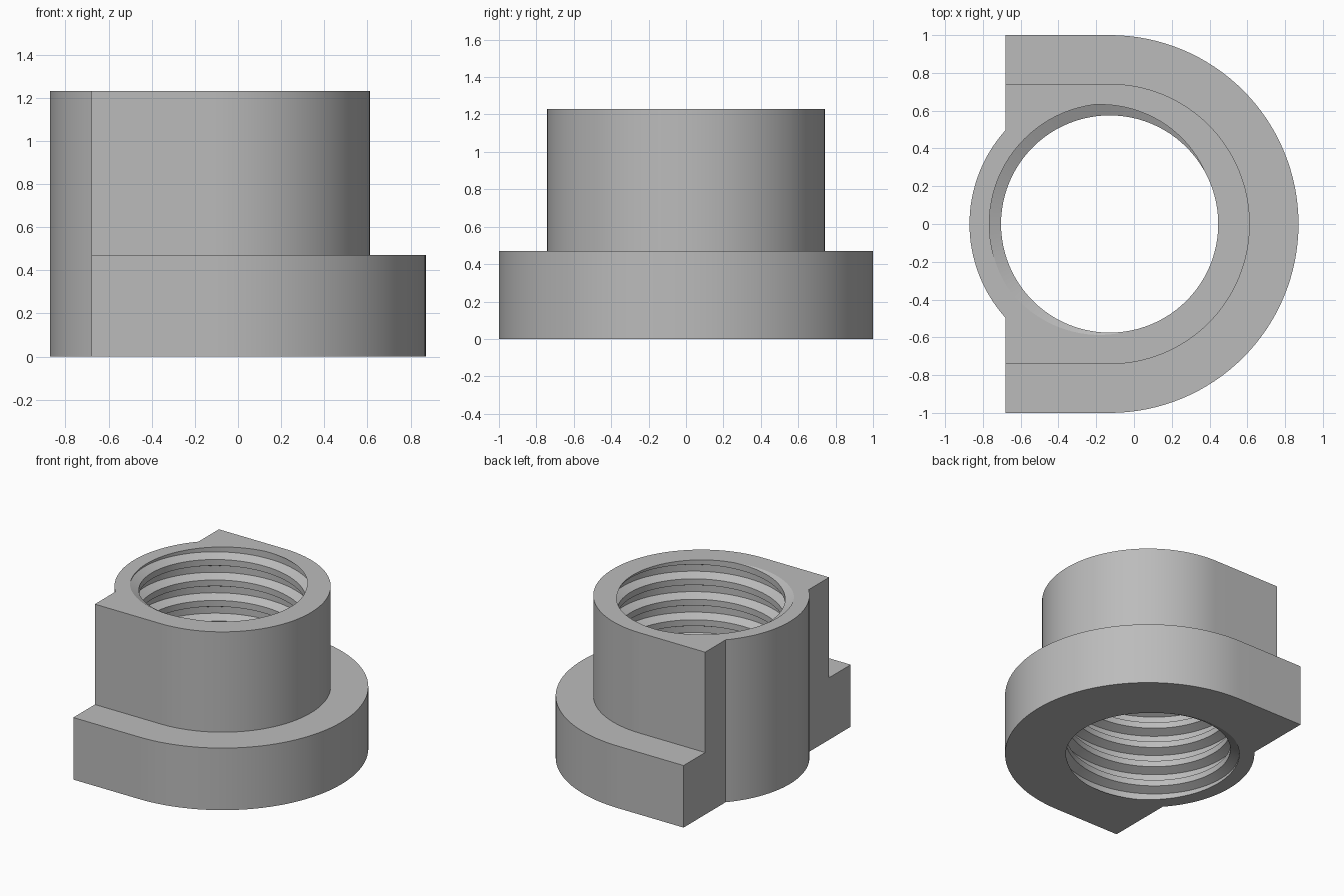
import bpy, bmesh, math

cube = bpy.data.objects.get("Cube")
if cube:
    bpy.data.objects.remove(cube)

CX = -0.129           # axis of the bore
BOSS_R, FLANGE_R = 0.742, 1.0
BACK_X = -0.68        # flat ends of the straight sides
FLANGE_H, HEIGHT = 0.47, 1.23
MINOR_R, MAJOR_R, PITCH = 0.575, 0.637, 0.155

grey = bpy.data.materials.new("plain_grey")
grey.use_nodes = True
colour = (0.5, 0.5, 0.5, 1)
grey.diffuse_color = colour
grey.node_tree.nodes["Principled BSDF"].inputs["Base Color"].default_value = colour


def make_object(name, bm):
    bmesh.ops.recalc_face_normals(bm, faces=bm.faces)
    mesh = bpy.data.meshes.new(name)
    bm.to_mesh(mesh)
    bm.free()
    mesh.materials.append(grey)
    obj = bpy.data.objects.new(name, mesh)
    bpy.context.collection.objects.link(obj)
    return obj


def arc(radius, start, end, steps):
    angles = [start + (end - start) * i / steps for i in range(steps + 1)]
    return [(CX + radius * math.cos(a), radius * math.sin(a)) for a in angles]


def outline(radius):
    """Round front, straight sides, flat ends and a round back bulge."""
    corner = math.acos((BACK_X - CX) / BOSS_R)
    return (arc(radius, -math.pi / 2, math.pi / 2, 64)
            + [(BACK_X, radius), (BACK_X, BOSS_R)]
            + arc(BOSS_R, corner, 2 * math.pi - corner, 32)
            + [(BACK_X, -BOSS_R), (BACK_X, -radius)])


# Stepped body: levels of the outline, sharing vertices where they coincide
bm = bmesh.new()
shared = {}


def vertex(x, y, z):
    key = (round(x, 5), round(y, 5), round(z, 5))
    if key not in shared:
        shared[key] = bm.verts.new(key)
    return shared[key]


def add_face(verts):
    unique = list(dict.fromkeys(verts))
    if len(unique) > 2:
        bm.faces.new(unique)


levels = [(FLANGE_R, 0), (FLANGE_R, FLANGE_H), (BOSS_R, FLANGE_H), (BOSS_R, HEIGHT)]
loops = [[vertex(x, y, z) for x, y in outline(r)] for r, z in levels]
for low, high in zip(loops, loops[1:]):
    for i in range(len(low)):
        j = (i + 1) % len(low)
        add_face([low[i], low[j], high[j], high[i]])
add_face(loops[0])
add_face(loops[-1])
body = make_object("threaded_flange_body", bm)

# Helical thread cutter: trapezoid groove profile swept around the axis
SEGMENTS = 96
profile = [(-0.35, MINOR_R), (-0.16, MAJOR_R), (0.16, MAJOR_R), (0.35, MINOR_R)]
phase = HEIGHT - PITCH * math.radians(155) / math.tau
section = [(phase + (turn + t) * PITCH, r) for turn in range(-11, 4) for t, r in profile]
bm = bmesh.new()
columns = []
for s in range(SEGMENTS):
    a = math.tau * s / SEGMENTS
    columns.append([bm.verts.new((CX + r * math.cos(a), r * math.sin(a), z + PITCH * s / SEGMENTS))
                    for z, r in section])
columns.append(columns[0][len(profile):])
for left, right in zip(columns, columns[1:]):
    for k in range(len(right) - 1):
        bm.faces.new((left[k], right[k], right[k + 1], left[k + 1]))
# The last column is one turn short, so its lone vertices are dropped
last = columns[SEGMENTS - 1]
bmesh.ops.delete(bm, geom=[v for v in bm.verts if not v.link_faces], context='VERTS')

# Close both ends with fans well outside the body
border = [e for e in bm.edges if e.is_boundary]
tips = {False: bm.verts.new((CX, 0, -1)), True: bm.verts.new((CX, 0, HEIGHT + 1))}
for e in border:
    a, b = e.verts
    bm.faces.new((a, b, tips[a.co.z > HEIGHT / 2]))
cutter = make_object("thread_cutter", bm)

# Cut the threaded bore
cut = body.modifiers.new("threaded_bore", 'BOOLEAN')
cut.operation = 'DIFFERENCE'
cut.solver = 'EXACT'
cut.object = cutter
bpy.context.view_layer.objects.active = body
body.select_set(True)
bpy.ops.object.modifier_apply(modifier=cut.name)
bpy.data.objects.remove(cutter)
bpy.ops.object.shade_smooth_by_angle(angle=math.radians(25))
